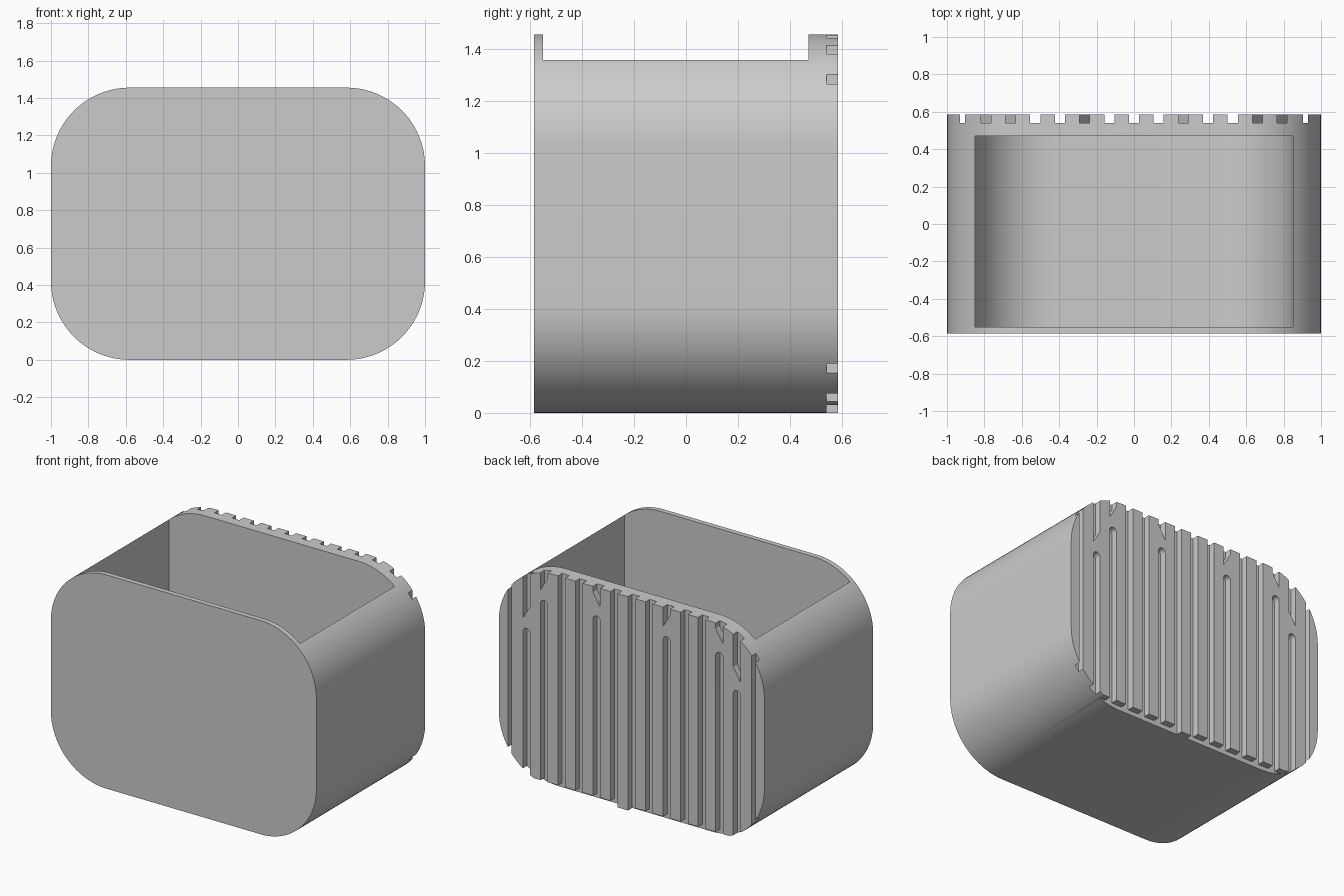
import bpy
import bmesh
from math import sin, cos, pi, radians

cube = bpy.data.objects.get("Cube")
if cube:
    bpy.data.objects.remove(cube, do_unlink=True)

HEIGHT, DEPTH, RADIUS = 1.455, 0.585, 0.42
GROOVE_FLOOR = 0.54
PITCH, HALF = 0.132, 0.027

grey = bpy.data.materials.new("plain_grey")
grey.use_nodes = True
colour = (0.6, 0.6, 0.6, 1)
grey.diffuse_color = colour
grey.node_tree.nodes["Principled BSDF"].inputs["Base Color"].default_value = colour


def arc(cx, cz, r, start, end, steps=24):
    """Points of an arc, angles in quarter turns."""
    angles = [(start + (end - start) * i / steps) * pi / 2 for i in range(steps + 1)]
    return [(cx + r * cos(a), cz + r * sin(a)) for a in angles]


def rect(x0, x1, z0, z1):
    return [(x0, z0), (x1, z0), (x1, z1), (x0, z1)]


def prisms(name, profiles, y0, y1):
    """Extrude x-z outlines from y0 to y1 into one object."""
    bm = bmesh.new()
    for outline in profiles:
        face = bm.faces.new([bm.verts.new((x, y0, z)) for x, z in outline])
        moved = bmesh.ops.extrude_face_region(bm, geom=[face])["geom"]
        bmesh.ops.translate(bm, vec=(0, y1 - y0, 0),
                            verts=[v for v in moved if isinstance(v, bmesh.types.BMVert)])
    bmesh.ops.recalc_face_normals(bm, faces=bm.faces)
    mesh = bpy.data.meshes.new(name)
    bm.to_mesh(mesh)
    bm.free()
    obj = bpy.data.objects.new(name, mesh)
    bpy.context.collection.objects.link(obj)
    mesh.materials.append(grey)
    return obj


def cut(target, cutter):
    """Subtract the cutter, then discard it."""
    bpy.context.view_layer.objects.active = target
    mod = target.modifiers.new("cut", "BOOLEAN")
    mod.operation = "DIFFERENCE"
    mod.solver = "EXACT"
    mod.object = cutter
    bpy.ops.object.modifier_apply(modifier=mod.name)
    bpy.data.objects.remove(cutter, do_unlink=True)


# Rounded body
cx, top = 1 - RADIUS, HEIGHT - RADIUS
body = prisms("container_body", [
    arc(cx, RADIUS, RADIUS, 3, 4) + arc(cx, top, RADIUS, 0, 1)
    + arc(-cx, top, RADIUS, 1, 2) + arc(-cx, RADIUS, RADIUS, 2, 3)], -DEPTH, DEPTH)

# Open cavity with straight sides and a rounded floor
inner, floor = 0.85, 0.15
ix = inner - RADIUS
cut(body, prisms("cavity_cutter", [
    arc(-ix, floor + RADIUS, RADIUS, 2, 3) + arc(ix, floor + RADIUS, RADIUS, 3, 4)
    + [(inner, 2), (-inner, 2)]], -0.55, 0.47))

# Vertical grooves in the back; some are broken by a short bridge
# index: (top of lower slot, side on which the upper notch is lowest)
broken = {2: (1.26, -1), 5: (1.26, 1), 6: (1.035, 1)}
grooves = []
for i in range(-6, 7):
    x = i * PITCH
    if abs(i) not in broken:
        grooves.append(rect(x - HALF, x + HALF, -0.1, 1.6))
        continue
    slot_top, side = broken[abs(i)]
    side *= 1 if i > 0 else -1
    grooves.append([(x - HALF, -0.1), (x + HALF, -0.1)]
                   + arc(x, slot_top - HALF, HALF, 0, 2, 12))
    low = slot_top + 0.065
    left, right = (low + 0.09, low) if side > 0 else (low, low + 0.09)
    grooves.append([(x - HALF, left), (x + HALF, right), (x + HALF, 1.6), (x - HALF, 1.6)])
for side in (-1, 1):
    x = side * 0.918
    grooves.append(rect(x - HALF / 2, x + HALF / 2, -0.1, 1.6))
cut(body, prisms("groove_cutter", grooves, GROOVE_FLOOR, 0.7))

# Ribs stop just above the base, except one near the centre
cut(body, prisms("rib_foot_cutter", [
    rect(-1.1, HALF, -0.1, 0.03), rect(PITCH - HALF, 1.1, -0.1, 0.03)], GROOVE_FLOOR, 0.7))

# Smooth curves, crisp edges
bpy.ops.object.select_all(action="DESELECT")
body.select_set(True)
bpy.context.view_layer.objects.active = body
bpy.ops.object.shade_smooth_by_angle(angle=radians(30))
